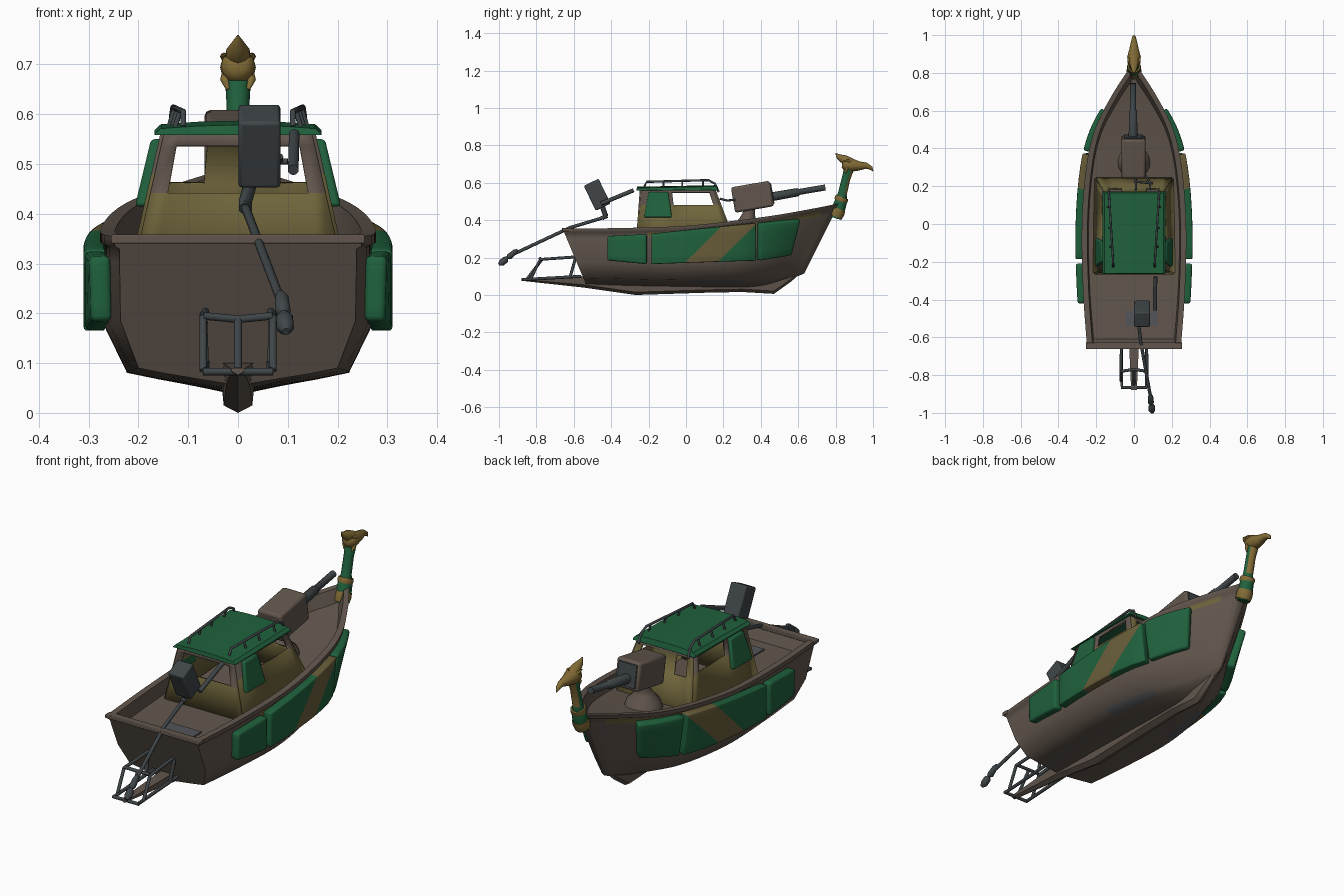
import bpy, bmesh, math
from mathutils import Vector, Matrix

if "Cube" in bpy.data.objects:
    bpy.data.objects.remove(bpy.data.objects["Cube"])

COL = {"weathered_brown": (.122, .094, .075), "olive": (.16, .13, .045), "camo_tan": (.14, .11, .042),
       "green": (.014, .12, .046), "gold": (.225, .148, .036), "gunmetal": (.05, .06, .066),
       "steel_patch": (.085, .09, .098)}
MAT = {}
for n, c in COL.items():
    MAT[n] = bpy.data.materials.new(n)
    MAT[n].diffuse_color = (*c, 1)
BR, OL, TAN, GR, GO, GM, SP = COL.keys()


def finish(name, bm, mats, rule=None, bevel=0, solid=0, angle=35):
    bmesh.ops.recalc_face_normals(bm, faces=bm.faces)
    bm.normal_update()
    bm.faces.index_update()
    if rule:
        for f in bm.faces:
            f.material_index = rule(f)
    me = bpy.data.meshes.new(name)
    bm.to_mesh(me)
    bm.free()
    ob = bpy.data.objects.new(name, me)
    bpy.context.collection.objects.link(ob)
    for m in mats:
        me.materials.append(MAT[m])
    bpy.ops.object.select_all(action='DESELECT')
    ob.select_set(True)
    bpy.context.view_layer.objects.active = ob
    bpy.ops.object.shade_smooth_by_angle(angle=math.radians(angle))
    if solid:
        s = ob.modifiers.new("solid", 'SOLIDIFY')
        s.thickness, s.offset = solid, 0
    if bevel:
        b = ob.modifiers.new("bevel", 'BEVEL')
        b.width, b.segments, b.limit_method = bevel, 2, 'ANGLE'
        b.angle_limit = math.radians(40)
    return ob


def loft(name, rings, mats, rule=None, angle=35, bevel=0):
    bm = bmesh.new()
    vs = [[bm.verts.new(p) for p in r] for r in rings]
    n = len(vs[0])
    for a, b in zip(vs, vs[1:]):
        for i in range(n):
            bm.faces.new((a[i], a[(i + 1) % n], b[(i + 1) % n], b[i]))
    bm.faces.new(vs[0])
    bm.faces.new(vs[-1])
    return finish(name, bm, mats, rule, bevel, 0, angle)


def tube(name, pts, radii, mats, rule=None, sides=10):
    pts = [Vector(p) for p in pts]
    if not isinstance(radii, (list, tuple)):
        radii = [radii] * len(pts)
    rings = []
    for i, p in enumerate(pts):
        d = (pts[min(i + 1, len(pts) - 1)] - pts[max(i - 1, 0)]).normalized()
        ref = Vector((1, 0, 0)) if abs(d.x) < .8 else Vector((0, 0, 1))
        u = d.cross(ref).normalized()
        v = d.cross(u)
        rings.append([p + radii[i] * (math.cos(a) * u + math.sin(a) * v)
                      for a in (math.tau * k / sides for k in range(sides))])
    return loft(name, rings, mats, rule, 50)


def box(name, c, size, mat, rx=0, bevel=.006):
    bm = bmesh.new()
    bmesh.ops.create_cube(bm, size=1, matrix=Matrix.Translation(c) @ Matrix.Rotation(rx, 4, 'X')
                          @ Matrix.Diagonal((*size, 1)))
    return finish(name, bm, [mat], bevel=bevel)


# Hull stations: y, rim half width, rim z, mid width, chine width, chine z, bottom z, rake
ST = [(-.66, .24, .355, .236, .2, .09, .055, .42), (-.35, .262, .358, .262, .217, .085, .045, .2),
      (0, .268, .37, .268, .22, .08, .04, 0), (.3, .245, .402, .24, .175, .08, .035, -.1),
      (.5, .2, .43, .175, .11, .085, .04, -.25), (.68, .11, .462, .085, .045, .105, .07, -.4),
      (.82, .02, .49, .015, .008, .13, .115, -.5)]
DECK = .065


def station(y):
    y = max(-.66, min(.82, y))
    i = max(j for j in range(len(ST) - 1) if ST[j][0] <= y)
    a, b = ST[i], ST[i + 1]
    p, q = ST[max(i - 1, 0)], ST[min(i + 2, len(ST) - 1)]
    h = b[0] - a[0]
    t = (y - a[0]) / h
    out = [y]
    for j in range(1, 8):
        ma = (b[j] - p[j]) / (b[0] - p[0]) * h
        mb = (q[j] - a[j]) / (q[0] - a[0]) * h
        out.append((2*t**3 - 3*t*t + 1) * a[j] + (t**3 - 2*t*t + t) * ma
                   + (3*t*t - 2*t**3) * b[j] + (t**3 - t*t) * mb)
    return out


def section(y):
    y, w, z, wm, wc, zc, zk, k = station(y)
    half = [(0, zk), (wc * .72, zk + (zc - zk) * .68), (wc, zc), (wm, zc + .095), (w - .002, z - .052),
            (w - .002, z - .026), (w + .008, z - .02), (w + .008, z), (max(w - .022, .003), z),
            (max(w - .028, .002), z - DECK), (0, z - DECK)]
    return [(x, y + k * (z - h), h) for x, h in half]


def mirrored(h):
    return h + [(-x, y, z) for x, y, z in h[-2:0:-1]]


def hull_x(y, z):
    s = station(y)
    for _ in range(3):
        s = station(y - s[7] * (s[2] - z))
    zm = s[5] + .095
    return s[3] + (s[1] - s[3]) * max(0, min(1, (z - zm) / (s[2] - zm)))


# olive pinstripe under the rim, steel repair patch below the chine
def hull_rule(f):
    y, row = f.calc_center_median().y, f.index % 20
    if len(f.verts) > 4:
        return 0
    if row in (4, 15) and -.22 < y < .72:
        return 1
    return 2 if row in (1, 18) and .04 < y < .32 else 0


loft("hull", [mirrored(section(-.66 + 1.48 * i / 36)) for i in range(37)], [BR, OL, SP], hull_rule, 60)

# Transom wall, its rim and a deck plate under the motor
stern = section(-.66)[:8]
stern = stern + [(-x, y, z) for x, y, z in stern[:0:-1]]
loft("transom", [stern, [(x, y + .025, z) for x, y, z in stern]], [BR])
box("transom_rim", (0, -.645, .349), (.51, .036, .018), BR, bevel=.003)
box("deck_plate", (.04, -.5, .294), (.17, .08, .008), SP, bevel=0)

# Keel running aft into a skid
keel = []
for y, zb, zt, w in [(-.88, .076, .09, .015), (-.55, .04, .1, .03), (-.27, 0, .09, .036), (.1, .012, .09, .036),
                     (.3, .016, .09, .034), (.47, .006, .09, .03), (.56, .07, .13, .02), (.64, .14, .16, .006)]:
    m = zb + min(.015, (zt - zb) / 2)
    keel.append([(-w, y, zt), (-w * .8, y, m), (0, y, zb), (w * .8, y, m), (w, y, zt)])
loft("keel", keel, [BR])


# Side armour plates, wrapped round the hull with a diagonal camouflage band
def plate(name, side, y0, y1, b0, b1, t0, t1, lean, band):
    bm = bmesh.new()
    n, m = 8, 4
    g = []
    for i in range(n + 1):
        u = i / n
        row = []
        for j in range(m + 1):
            v = j / m
            z = (b0 + (b1 - b0) * u) * (1 - v) + (t0 + (t1 - t0) * u) * v
            y = y0 + (y1 - y0) * u - lean * u * (1 - v)
            row.append(bm.verts.new((side * (hull_x(y, z) + .02), y, z)))
        g.append(row)
    for i in range(n):
        for j in range(m):
            bm.faces.new((g[i][j], g[i+1][j], g[i+1][j+1], g[i][j+1]))
    for d in band:
        bmesh.ops.bisect_plane(bm, geom=bm.verts[:] + bm.edges[:] + bm.faces[:],
                               plane_co=(0, d, 0), plane_no=(0, 1, -1))

    def rule(f):
        c = f.calc_center_median()
        return int(bool(band) and band[0] < c.y - c.z < band[1])
    finish(name, bm, [GR, TAN], rule, bevel=.01, solid=.042)


for s in (1, -1):
    plate("aft_armour", s, -.42, -.21, .185, .165, .315, .325, 0, ())
    plate("mid_armour", s, -.185, .37, .165, .185, .328, .385, 0, (-.18, -.01))
    plate("bow_armour", s, .385, .605, .185, .215, .385, .405, .05, ())


# Cabin walls with window openings
def wall(name, a, b, c, d, us, vs, holes, rule_z):
    a, b, c, d = map(Vector, (a, b, c, d))
    bm = bmesh.new()
    g = [[bm.verts.new(a.lerp(b, u).lerp(d.lerp(c, u), v)) for v in vs] for u in us]
    for i in range(len(us) - 1):
        for j in range(len(vs) - 1):
            if (i, j) not in holes:
                bm.faces.new((g[i][j], g[i+1][j], g[i+1][j+1], g[i][j+1]))
    finish(name, bm, [OL, BR], lambda f: int(f.calc_center_median().z > rule_z), solid=.014)


def B(sx, sy):
    return (.215 * sx, .262 * sy, .27)


def T(sx, sy):
    return (.148 * sx, .15 if sy > 0 else -.24, .565)


wall("cabin_aft_wall", B(-1, -1), B(1, -1), T(1, -1), T(-1, -1), (0, .1, .9, 1), (0, .58, .9, 1), {(1, 1)}, .44)
wall("cabin_front_wall", B(-1, 1), B(1, 1), T(1, 1), T(-1, 1), (0, .1, .3, .7, .9, 1), (0, .65, .92, 1),
     {(1, 1), (3, 1)}, .53)
for s in (1, -1):
    wall("cabin_side_wall", B(s, -1), B(s, 1), T(s, 1), T(s, -1), (0, .42, .92, 1), (0, .71, .94, 1), {(1, 1)}, .48)
    # slanted cabin side armour
    q = [(-.225, .415), (-.075, .415), (-.095, .55), (-.2, .55)]
    loft("cabin_side_armour", [[(s * (.172 - (z - .415) * .17), y, z) for y, z in q],
                               [(s * (.207 - (z - .415) * .24), y, z) for y, z in q]], [GR], bevel=.007)

# Roof slab, slightly crowned
roof = []
for x, dz in [(-.168, -.008), (-.155, .004), (-.08, .009), (0, .011), (.08, .009), (.155, .004), (.168, -.008)]:
    roof.append([(x, -.265, .558), (x, -.262, .568 + dz), (x, .165, .576 + dz), (x, .172, .558)])
loft("roof", roof, [GR], bevel=.003)

# Roof rails
for s in (1, -1):
    tube("roof_rail", [(.11 * s, -.225, .575), (.11 * s, -.21, .605), (.13 * s, .12, .614),
                       (.133 * s, .155, .595), (.134 * s, .175, .55)], .006, [GM])
    for y in (-.12, -.02, .09):
        x = (.11 + .02 * (y + .21) / .33) * s
        tube("rail_post", [(x + .012 * s, y, .57), (x, y, .609)], .005, [GM], sides=8)

# Outboard motor with tiller, long shaft and propeller
box("motor", (.043, -.475, .536), (.084, .088, .148), GM, .45, .007)
tube("motor_neck", [(.03, -.45, .48), (.015, -.43, .425), (.015, -.45, .41)], .014, [GM])
tube("motor_shaft", [(.012, -.42, .42), (.035, -.62, .36), (.09, -.93, .215)], .009, [GM])
tube("propeller", [(.085, -.9, .24), (.088, -.915, .23), (.09, -.945, .205), (.091, -.955, .2), (.093, -.965, .19),
                   (.095, -.985, .172), (.096, -1, .163)], [.008, .014, .016, .008, .018, .018, .008], [GM])
tube("tiller_grip", [(.111, -.455, .488), (.113, -.28, .56)], .011, [GM])

# Propeller guard frame over the skid
for s in (1, -1):
    tube("guard_side", [(.065 * s, -.56, .1), (.065 * s, -.86, .083)], .008, [GM])
    tube("guard_hoop", [(.07 * s, -.83, .085), (.07 * s, -.78, .19), (.065 * s, -.57, .205)], .008, [GM])
    tube("guard_strut", [(.066 * s, -.62, .095), (.07 * s, -.59, .2)], .008, [GM])
tube("guard_rear_bar", [(-.07, -.865, .083), (.07, -.865, .083)], .008, [GM])
tube("guard_top_bar", [(-.07, -.78, .195), (0, -.77, .188), (.07, -.78, .195)], .008, [GM])
tube("guard_centre_post", [(0, -.85, .085), (0, -.77, .19)], .008, [GM])

# Bow gun on a flared pedestal
tube("gun_pedestal", [(0, .33, .33), (0, .33, .375), (0, .33, .405), (0, .335, .43), (0, .34, .47)],
     [.09, .075, .045, .034, .03], [BR], sides=16)
box("gun_housing", (-.003, .355, .525), (.128, .21, .138), BR, .17, .012)
box("gun_front_plate", (-.003, .46, .543), (.1, .008, .11), GM, .17, .002)
tube("gun_barrel", [(-.005, .44, .522), (-.005, .6, .55), (-.005, .605, .551), (-.005, .745, .575)],
     [.024, .022, .016, .016], [GM], sides=14)
for x in (.01, .085):
    tube("gun_grip", [(x * .6, .27, .51), (x, .22, .505), (x, .18, .515)], .006, [GM], sides=8)
tube("gun_grip_bar", [(0, .225, .505), (.1, .215, .505)], .006, [GM], sides=8)


# Bird figurehead: green-backed neck, gold breast, collars, head, beak and crest
def neck_rule(f):
    z = f.calc_center_median().z
    return int(z > .675 or (z > .535 and f.normal.y > .35))


tube("figurehead_neck", [(0, .8, .41), (0, .815, .46), (0, .828, .5), (0, .836, .54), (0, .855, .62),
                         (0, .87, .67), (0, .878, .69)], [.03, .036, .033, .024, .023, .026, .028], [GR, GO], neck_rule, 12)
for y, z, r, h in ((.808, .44, .04, .022), (.83, .512, .037, .012)):
    tube("neck_collar", [(0, y - h * .4, z - h), (0, y, z), (0, y + h * .4, z + h)], [r * .9, r, r * .93], [GO], sides=14)
tube("figurehead_head", [(0, .835, .7), (0, .85, .698), (0, .885, .694), (0, .925, .69), (0, .965, .691),
                         (0, .99, .678), (0, 1, .662)], [.018, .034, .036, .025, .016, .01, .002], [GO], sides=12)
tube("head_crest", [(0, .88, .705), (0, .845, .725), (0, .815, .74), (0, .8, .758)], [.028, .024, .014, .002], [GO])
for s in (1, -1):
    tube("head_brow", [(.02 * s, .9, .71), (.028 * s, .87, .716), (.026 * s, .84, .72)], [.005, .008, .002], [GO], sides=8)
    tube("breast_feather", [(.02 * s, .85, .65), (.027 * s, .858, .67), (.025 * s, .865, .69)], [.004, .009, .006], [GO], sides=8)

for m in bpy.data.materials:
    if m.users and not m.is_grease_pencil:
        m.use_nodes = True
        m.node_tree.nodes["Principled BSDF"].inputs["Base Color"].default_value = m.diffuse_color
